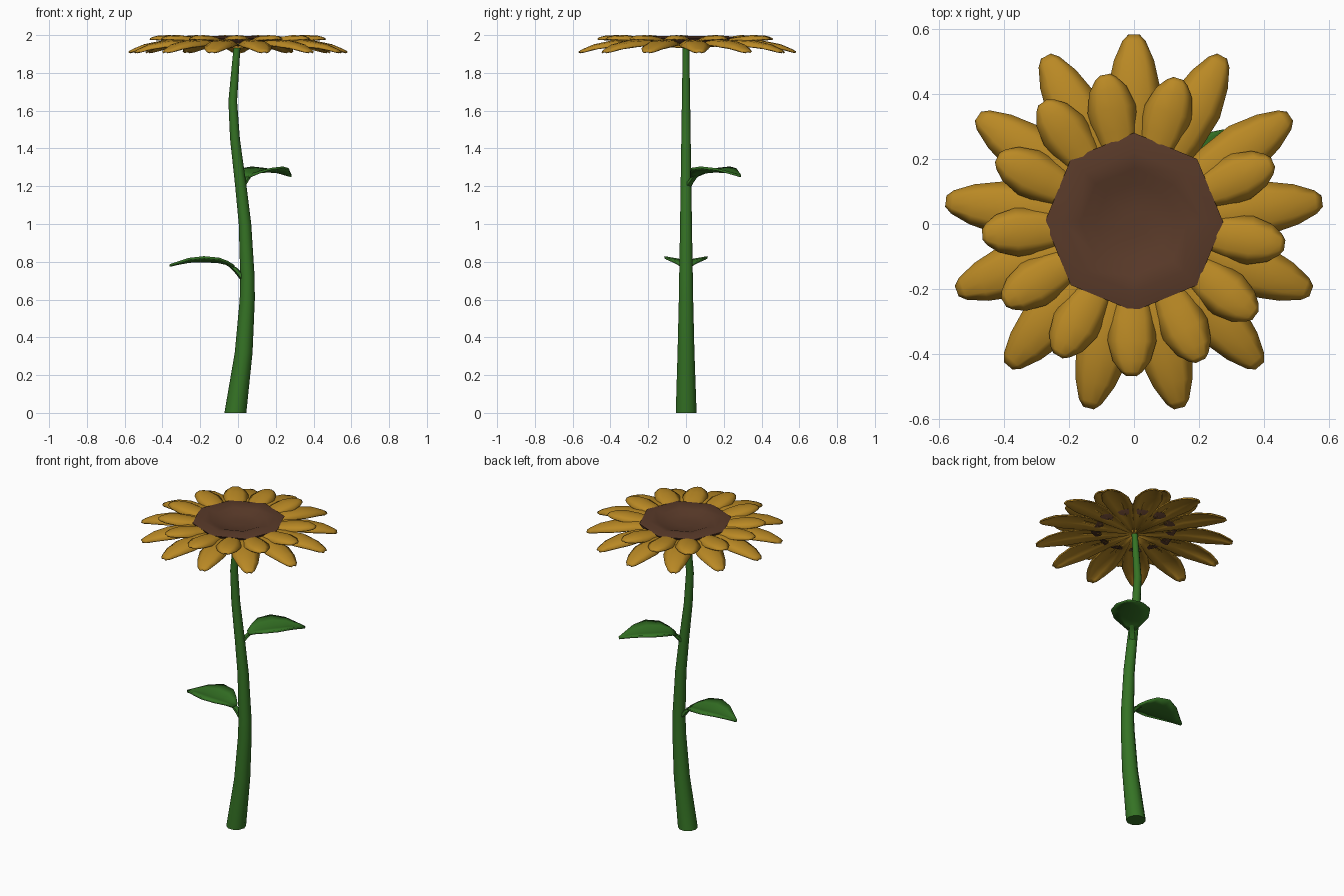
import bpy, bmesh, math
from mathutils import Vector, Matrix

if "Cube" in bpy.data.objects:
    bpy.data.objects.remove(bpy.data.objects["Cube"])


def material(name, rgb):
    m = bpy.data.materials.new(name)
    m.diffuse_color = (*rgb, 1)
    m.use_nodes = True
    m.node_tree.nodes["Principled BSDF"].inputs["Base Color"].default_value = m.diffuse_color
    return m


GOLD = material("golden yellow", (0.49, 0.25, 0.018))
BROWN = material("seed brown", (0.10, 0.042, 0.022))
GREEN = material("stem green", (0.035, 0.17, 0.018))


def finish(bm, name, mat, thickness=0, angle=50):
    bmesh.ops.recalc_face_normals(bm, faces=bm.faces)
    me = bpy.data.meshes.new(name)
    bm.to_mesh(me)
    bm.free()
    me.materials.append(mat)
    ob = bpy.data.objects.new(name, me)
    bpy.context.collection.objects.link(ob)
    if thickness:
        mod = ob.modifiers.new("thickness", 'SOLIDIFY')
        mod.thickness = thickness
        mod.offset = 0
    bpy.ops.object.select_all(action='DESELECT')
    ob.select_set(True)
    bpy.context.view_layer.objects.active = ob
    bpy.ops.object.shade_smooth_by_angle(angle=math.radians(angle))
    return ob


def blade(bm, stations, section, matrix):
    """Lengthwise strip: stations are (length, half width, height),
    section is (side, height offset scaled by width)."""
    rows = []
    for r, w, z in stations:
        rows.append([bm.verts.new(matrix @ Vector((r, s * w, z + h * w)))
                     for s, h in section])
    for a, b in zip(rows, rows[1:]):
        for i in range(len(section) - 1):
            bm.faces.new((a[i], b[i], b[i + 1], a[i + 1]))


def petal_ring(name, stations, angles):
    section = [(-1, -0.25), (-0.55, 0.03), (0, 0.08), (0.55, 0.03), (1, -0.25)]
    bm = bmesh.new()
    for a in angles:
        blade(bm, stations, section, Matrix.Rotation(math.radians(a), 4, 'Z'))
    finish(bm, name, GOLD, 0.008)


# outer petals, reaching in to the stem
petal_ring("outer_petals",
           [(0.01, 0.004, 1.935), (0.2, 0.05, 1.957), (0.3, 0.072, 1.966),
            (0.41, 0.08, 1.96), (0.5, 0.06, 1.943), (0.56, 0.034, 1.92),
            (0.58, 0.015, 1.91)],
           [90 + i * 360 / 13 for i in range(13)])

# inner petals, with the one gap at the upper right
petal_ring("inner_petals",
           [(0.16, 0.035, 1.962), (0.22, 0.048, 1.97), (0.29, 0.066, 1.982),
            (0.36, 0.073, 1.99), (0.42, 0.056, 1.99), (0.452, 0.032, 1.984),
            (0.465, 0.014, 1.979)],
           [24, 73, 101, 127, 154, 184, 211, 240, 269, 296, 323, 352])


def loft(bm, rings, sides, caps):
    """Skin round rings given as (x, y, z, radius)."""
    loops = []
    for x, y, z, r in rings:
        loops.append([bm.verts.new((x + r * math.cos(2 * math.pi * i / sides),
                                    y + r * math.sin(2 * math.pi * i / sides), z))
                      for i in range(sides)])
    for a, b in zip(loops, loops[1:]):
        for i in range(sides):
            j = (i + 1) % sides
            bm.faces.new((a[i], a[j], b[j], b[i]))
    if caps:
        bm.faces.new(loops[0])
        bm.faces.new(loops[-1])


# dished eight-sided seed head
bm = bmesh.new()
loft(bm, [(0, 0.006, 1.955, 0.255), (0, 0.006, 1.984, 0.274),
          (0, 0.006, 1.995, 0.215), (0, 0.006, 1.985, 0.165),
          (0, 0.006, 1.968, 0.12), (0, 0.006, 1.963, 0.04)], 8, True)
finish(bm, "seed_head", BROWN, angle=60)

# curved tapering stem
bm = bmesh.new()
loft(bm, [(-0.014, 0.001, 0, 0.058), (0.03, 0, 0.32, 0.047),
          (0.049, 0, 0.6, 0.04), (0.05, 0, 0.72, 0.038),
          (0.037, 0, 1.0, 0.033), (0.015, 0, 1.2, 0.03),
          (-0.016, 0, 1.45, 0.026), (-0.028, 0, 1.65, 0.023),
          (-0.005, 0, 1.94, 0.018)], 10, True)
finish(bm, "stem", GREEN)

# two leaves, each with a short stalk
LEAF = [(0.05, 0.022, 0.055), (0.085, 0.06, 0.075), (0.13, 0.1, 0.09),
        (0.21, 0.114, 0.097), (0.29, 0.08, 0.09), (0.35, 0.035, 0.073),
        (0.392, 0.006, 0.06)]
SECTION = [(-1, 0.06), (-0.5, -0.03), (0, -0.12), (0.5, -0.03), (1, 0.06)]
for name, base, turn in (("lower_leaf", (0.03, 0, 0.72), 180),
                         ("upper_leaf", (0.012, 0, 1.195), 47)):
    m = Matrix.Translation(base) @ Matrix.Rotation(math.radians(turn), 4, 'Z')
    bm = bmesh.new()
    blade(bm, LEAF, SECTION, m)
    finish(bm, name, GREEN, 0.012)
    bm = bmesh.new()
    loft(bm, [(0, 0, -0.01, 0.022), (0.03, 0, 0.025, 0.019),
              (0.055, 0, 0.05, 0.018), (0.1, 0, 0.073, 0.009)], 6, True)
    bm.transform(m)
    finish(bm, name + "_stalk", GREEN)
